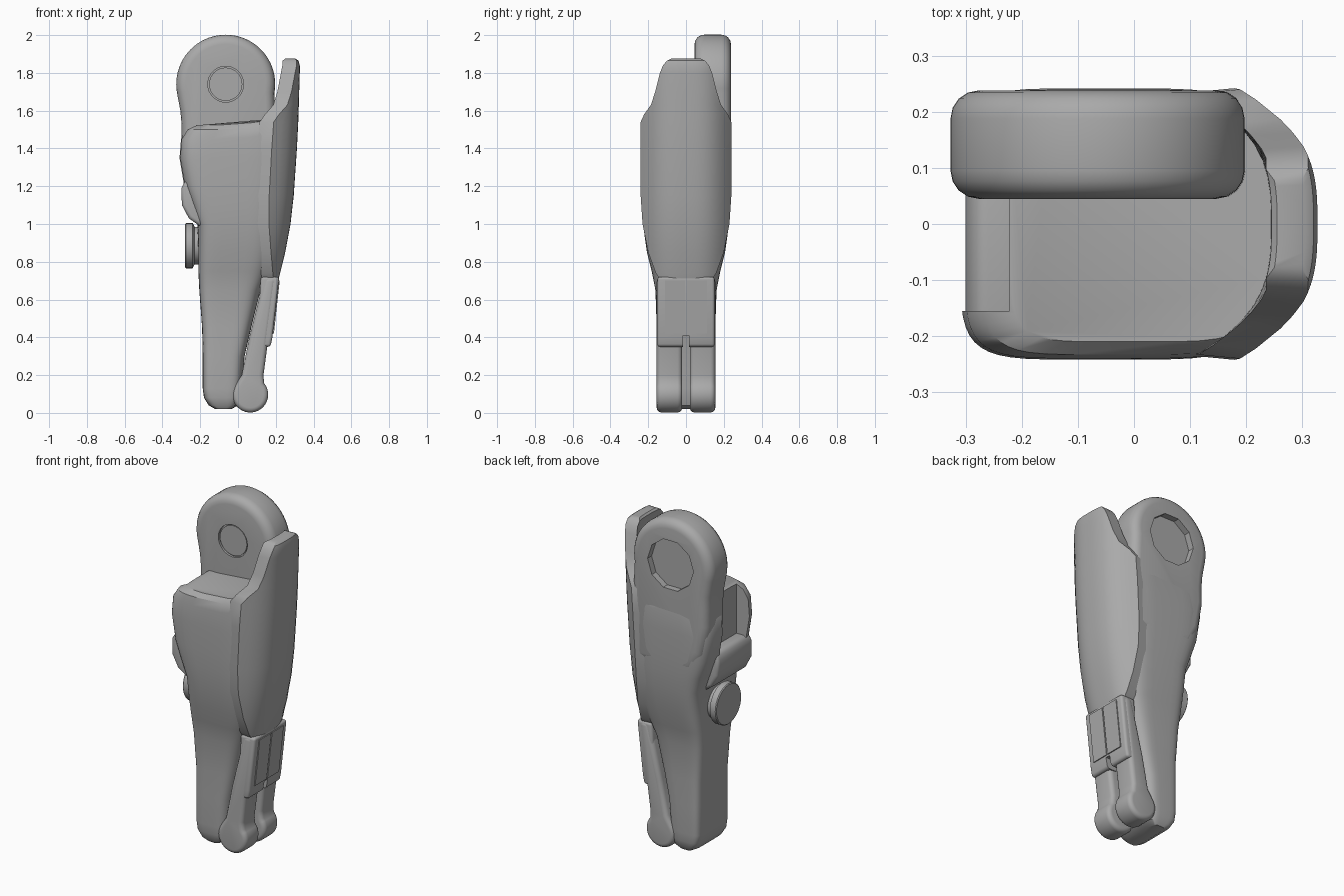
import bpy, bmesh, math
from mathutils import Vector

cube = bpy.data.objects.get("Cube")
if cube:
    bpy.data.objects.remove(cube, do_unlink=True)

grey = bpy.data.materials.new("mid_grey")
grey.use_nodes = True
grey.diffuse_color = (0.4, 0.4, 0.4, 1)
grey.node_tree.nodes["Principled BSDF"].inputs["Base Color"].default_value = (0.4, 0.4, 0.4, 1)


def select(ob):
    bpy.ops.object.select_all(action='DESELECT')
    ob.select_set(True)
    bpy.context.view_layer.objects.active = ob


def finish(name, bm, bevel=0, angle=35):
    bmesh.ops.recalc_face_normals(bm, faces=bm.faces[:])
    me = bpy.data.meshes.new(name)
    bm.to_mesh(me)
    bm.free()
    me.materials.append(grey)
    ob = bpy.data.objects.new(name, me)
    bpy.context.collection.objects.link(ob)
    select(ob)
    if bevel:
        mod = ob.modifiers.new("bevel", 'BEVEL')
        mod.width, mod.segments = bevel, 4
        mod.limit_method, mod.angle_limit = 'ANGLE', math.radians(40)
        bpy.ops.object.modifier_apply(modifier=mod.name)
    bpy.ops.object.shade_smooth_by_angle(angle=math.radians(angle))
    return ob


def loft(name, rings, angle=35):
    bm = bmesh.new()
    rows = [[bm.verts.new(p) for p in ring] for ring in rings]
    n = len(rows[0])
    for a, b in zip(rows, rows[1:]):
        for i in range(n):
            j = (i + 1) % n
            bm.faces.new((a[i], a[j], b[j], b[i]))
    bm.faces.new(rows[0])
    bm.faces.new(rows[-1])
    return finish(name, bm, angle=angle)


def extrude_y(name, profile, y0, y1, bevel=0):
    """Side profile in x and z, given thickness along y."""
    bm = bmesh.new()
    face = bm.faces.new([bm.verts.new((x, y0, z)) for x, z in profile])
    out = bmesh.ops.extrude_face_region(bm, geom=[face])
    moved = [v for v in out["geom"] if isinstance(v, bmesh.types.BMVert)]
    bmesh.ops.translate(bm, verts=moved, vec=Vector((0, y1 - y0, 0)))
    return finish(name, bm, bevel)


def arc(cx, cz, r, start, end, n):
    angles = [math.radians(start + (end - start) * i / n) for i in range(n + 1)]
    return [(cx + r * math.cos(a), cz + r * math.sin(a)) for a in angles]


def cut(ob, cutter):
    select(ob)
    mod = ob.modifiers.new("cut", 'BOOLEAN')
    mod.operation, mod.object = 'DIFFERENCE', cutter
    bpy.ops.object.modifier_apply(modifier=mod.name)
    bpy.data.objects.remove(cutter, do_unlink=True)
    bpy.ops.object.shade_smooth_by_angle(angle=math.radians(35))


def box(x0, x1, z0, z1):
    return [(x0, z0), (x1, z0), (x1, z1), (x0, z1)]


# Main shin hull: z, left x, right x, half width
sections = [
    (.02, -.12, -.035, .125), (.04, -.155, 0, .14), (.08, -.18, .015, .15),
    (.13, -.187, .02, .153), (.3, -.187, .035, .155), (.45, -.19, .07, .155),
    (.65, -.205, .12, .162), (.75, -.21, .16, .182), (.85, -.21, .19, .207),
    (1.0, -.215, .215, .228), (1.1, -.25, .23, .236), (1.2, -.285, .245, .24),
    (1.35, -.31, .26, .242), (1.45, -.302, .26, .24), (1.5, -.27, .26, .233),
    (1.525, -.22, .25, .21),
]


def hull_ring(z, x0, x1, w, n=48):
    ring = []
    for i in range(n):
        a = 2 * math.pi * (i + .5) / n
        c, s = math.cos(a), math.sin(a)
        p = 2 / (4 if c > 0 else 6)
        x = (x0 + x1) / 2 + (x1 - x0) / 2 * math.copysign(abs(c) ** p, c)
        y = w * math.copysign(abs(s) ** p, s)
        ring.append((x, y, z + (.15 * max(0, x) if z > 1.4 else 0)))
    return ring


hull = loft("shin_hull", [hull_ring(*s) for s in sections])
cut(hull, extrude_y("pocket_cutter", box(-.4, -.222, .98, 1.7), -.155, .1))

# Curved calf panel: z, outer x, half width
calf = [
    (.66, .2, .085), (.68, .208, .12), (.74, .223, .16), (.85, .25, .2),
    (1.0, .278, .23), (1.15, .295, .24), (1.4, .312, .242), (1.54, .319, .24),
    (1.58, .32, .222), (1.63, .322, .186), (1.7, .324, .163), (1.8, .327, .138),
    (1.84, .327, .122), (1.865, .32, .1), (1.875, .305, .08),
]


def calf_ring(z, x, w, n=16):
    outer, inner = [], []
    for i in range(n + 1):
        y = w * (2 * i / n - 1)
        px = x - .13 * abs(y / .24) ** 3
        outer.append((px, y, z))
        inner.append((px - (.075 if z < 1.87 else .05), y * .97, z))
    return outer + inner[::-1]


loft("calf_panel", [calf_ring(*s) for s in calf])

# Knee plate with a shallow front socket and a back recess
kx, kz = -.065, 1.74
knee = extrude_y("knee_plate",
                 arc(kx, kz, .262, -10, 190, 40)
                 + [(-.305, 1.6), (-.298, 1.52), (-.3, 1.42), (-.27, 1.25),
                    (-.2, 1.12), (.18, 1.12), (.2, 1.5)], .045, .238, .05)
cut(knee, extrude_y("socket_cutter", arc(kx, kz, .095, 0, 348.75, 31), 0, .058))
cut(knee, extrude_y("recess_cutter", arc(kx, kz, .15, 0, 324, 9), .2, .3))
extrude_y("knee_socket_cap", arc(kx, kz, .088, 0, 348.75, 31), .05, .07)

# Hood across the front pocket
extrude_y("pocket_hood", [(-.19, 1.23), (-.28, 1.23), (-.3, 1.19), (-.297, 1.1),
                          (-.26, 1.03), (-.19, .98)], -.2, .13, .02)

# Round actuator facing left
rings = [[(x, r * math.cos(math.tau * i / 32), .885 + r * math.sin(math.tau * i / 32))
          for i in range(32)]
         for x, r in ((-.28, .115), (-.275, .12), (-.24, .12), (-.23, .1), (-.15, .1))]
loft("actuator", rings)

# Pair of ankle levers with round ends
lever = (arc(.065, .097, .095, 150, 400, 24)
         + [(.135, .2), (.155, .35), (.205, .72), (.14, .72), (.06, .4), (.02, .2)])
for side, y0, y1 in (("right", -.155, -.02), ("left", .02, .155)):
    extrude_y("ankle_lever_" + side, lever, y0, y1, .025)

# Cover over the levers with a small centre notch
cover = extrude_y("lever_cover", [(.1, .35), (.172, .35), (.182, .4), (.218, .72),
                                  (.12, .72)], -.152, .152, .015)
cut(cover, extrude_y("notch_cutter", box(0, .3, .3, .41), -.015, .015))
for y0, y1 in ((-.112, -.004), (.004, .112)):
    extrude_y("cover_pad", [(.17, .42), (.19, .42), (.221, .7), (.19, .7)], y0, y1)
